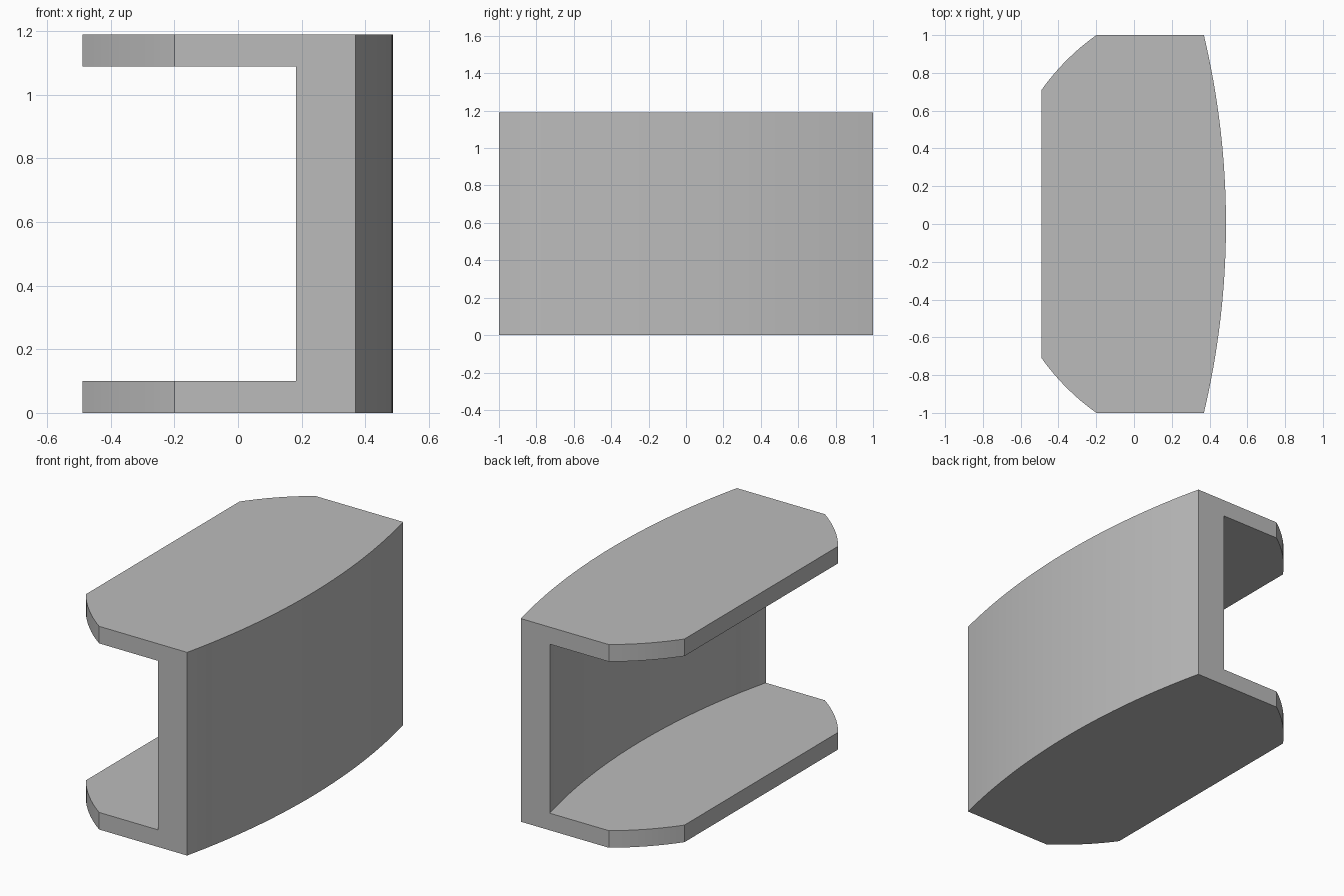
import bpy
import bmesh
from math import asin, atan2, cos, sin, radians

HEIGHT, PLATE = 1.19, 0.10

if "Cube" in bpy.data.objects:
    bpy.data.objects.remove(bpy.data.objects["Cube"], do_unlink=True)

grey = bpy.data.materials.new("plain grey")
grey.use_nodes = True
grey.diffuse_color = (0.5, 0.5, 0.5, 1)
grey.node_tree.nodes["Principled BSDF"].inputs["Base Color"].default_value = (0.5, 0.5, 0.5, 1)


def arc(cx, radius, start, end, steps):
    """Points on a circle centred on the x axis."""
    angles = [start + (end - start) * i / steps for i in range(steps + 1)]
    return [(cx + radius * cos(a), radius * sin(a)) for a in angles]


def prism(name, outline, z0, z1):
    """Extrude a plan outline between two heights."""
    bm = bmesh.new()
    face = bm.faces.new([bm.verts.new((x, y, z0)) for x, y in outline])
    top = bmesh.ops.extrude_face_region(bm, geom=[face])["geom"]
    verts = [v for v in top if isinstance(v, bmesh.types.BMVert)]
    bmesh.ops.translate(bm, verts=verts, vec=(0, 0, z1 - z0))
    bmesh.ops.recalc_face_normals(bm, faces=bm.faces)
    mesh = bpy.data.meshes.new(name)
    bm.to_mesh(mesh)
    bm.free()
    mesh.materials.append(grey)
    obj = bpy.data.objects.new(name, mesh)
    bpy.context.collection.objects.link(obj)
    return obj


# Plan outline: long bowed face, straight ends, rounded corners on the open side
bow_x, bow_r = -3.845, 4.332
half = asin(1 / bow_r)
bow = arc(bow_x, bow_r, -half, half, 32)
corner_x, corner_r = 0.51, 1.226
corner = arc(corner_x, corner_r, atan2(1, -0.2 - corner_x), atan2(0.71, -0.487 - corner_x), 8)
corner_mirror = [(x, -y) for x, y in reversed(corner)]
channel = prism("curved_channel", bow + corner + corner_mirror, 0, HEIGHT)

# Slot between the two plates, following the bowed face
inner_r = bow_r - 0.182
inner_half = asin(1.1 / inner_r)
slot_outline = arc(bow_x, inner_r, -inner_half, inner_half, 36) + [(-1, 1.1), (-1, -1.1)]
slot = prism("slot_cutter", slot_outline, PLATE, HEIGHT - PLATE)
slot.hide_render = True

cut = channel.modifiers.new("slot", "BOOLEAN")
cut.operation = "DIFFERENCE"
cut.solver = "EXACT"
cut.object = slot

bpy.ops.object.select_all(action="DESELECT")
channel.select_set(True)
bpy.context.view_layer.objects.active = channel
bpy.ops.object.modifier_apply(modifier=cut.name)
bpy.data.objects.remove(slot, do_unlink=True)
bpy.ops.object.shade_smooth_by_angle(angle=radians(12))
